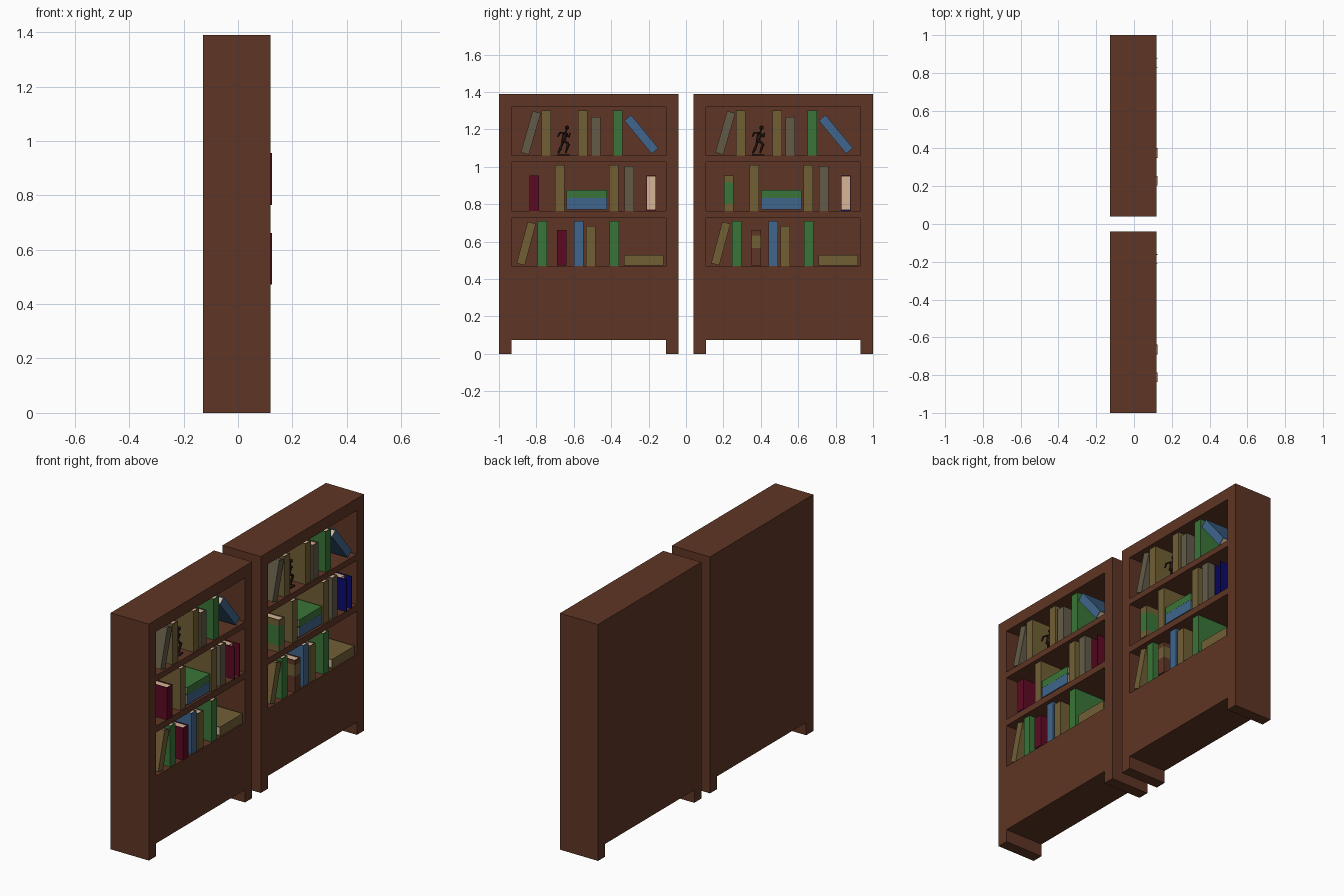
import bpy, bmesh, math
from mathutils import Matrix, Vector

if "Cube" in bpy.data.objects:
    bpy.data.objects.remove(bpy.data.objects["Cube"])

COLOURS = {
    "brown wood": (0.114, 0.036, 0.018),
    "olive cover": (0.165, 0.115, 0.036),
    "grey cover": (0.125, 0.105, 0.064),
    "green cover": (0.042, 0.178, 0.040),
    "blue cover": (0.050, 0.130, 0.265),
    "dark red cover": (0.107, 0.003, 0.016),
    "navy cover": (0.003, 0.003, 0.150),
    "cream pages": (0.680, 0.460, 0.310),
    "dark bronze": (0.025, 0.012, 0.010),
}
MATS = {}
for name, c in COLOURS.items():
    MATS[name] = bpy.data.materials.new(name)
    MATS[name].diffuse_color = (*c, 1)
WOOD, OLIVE, GREY, GREEN, BLUE, RED, NAVY, CREAM, BRONZE = COLOURS


def add_box(bm, x0, x1, y0, y1, z0, z1, index=0):
    m = Matrix.Translation(((x0 + x1) / 2, (y0 + y1) / 2, (z0 + z1) / 2)) \
        @ Matrix.Diagonal((x1 - x0, y1 - y0, z1 - z0, 1))
    verts = bmesh.ops.create_cube(bm, size=1, matrix=m)["verts"]
    for f in {f for v in verts for f in v.link_faces}:
        f.material_index = index


def finish(bm, name, mats, loc=(0, 0, 0), tilt=0):
    me = bpy.data.meshes.new(name)
    bm.to_mesh(me)
    bm.free()
    for m in mats:
        me.materials.append(MATS[m])
    ob = bpy.data.objects.new(name, me)
    ob.location = loc
    ob.rotation_euler.x = -math.radians(tilt)
    bpy.context.collection.objects.link(ob)
    return ob


BACK, FRONT, HALF, INNER = -0.128, 0.12, 0.48, 0.414


def bookcase(label, yc):
    bm = bmesh.new()
    # sides that run down into the feet
    for s in (-1, 1):
        a, b = sorted((s * INNER, s * HALF))
        add_box(bm, BACK, FRONT, a, b, 0, 1.39)
    # closed base, two shelves, top
    for z0, z1 in ((0.075, 0.47), (0.727, 0.765), (1.027, 1.062), (1.32, 1.39)):
        add_box(bm, BACK, FRONT, -INNER, INNER, z0, z1)
    # back panels behind each opening
    for z0, z1 in ((0.47, 0.727), (0.765, 1.027), (1.062, 1.32)):
        add_box(bm, BACK, BACK + 0.025, -INNER, INNER, z0, z1)
    finish(bm, f"{label}_bookcase", [WOOD], (0, yc, 0))


def book(name, y, z, w, h, colours, tilt=0, front=0.115, reverse=False):
    """Three sided cover round a page block; colours = [(top fraction, colour)]."""
    bm = bmesh.new()
    d, t, hw = 0.20, 0.004, w / 2
    mats = [CREAM] + [c for _, c in colours]
    low = 0
    for i, (top, _) in enumerate(colours, 1):
        z0, z1 = (low - 0.5) * h, (top - 0.5) * h
        low = top
        for s in (-1, 1):
            a, b = sorted((s * hw, s * (hw - t)))
            add_box(bm, -d, 0, a, b, z0, z1, i)
        x0, x1 = (-d, -d + t) if reverse else (-t, 0)
        add_box(bm, x0, x1, -hw + t, hw - t, z0, z1, i)
    x0, x1 = (-d + t, -0.045) if reverse else (-d + 0.006, -t)
    add_box(bm, x0, x1, -hw + t, hw - t, -h / 2 + 0.005, h / 2 - 0.005)
    finish(bm, name, mats, (front, y, z), tilt)


# local y, shelf height, height, colour
UPRIGHT = [
    (-0.227, 1.062, 0.240, OLIVE), (-0.032, 1.062, 0.240, OLIVE),
    (0.037, 1.062, 0.205, GREY), (0.155, 1.062, 0.240, GREEN),
    (-0.155, 0.765, 0.245, OLIVE), (0.134, 0.765, 0.245, OLIVE),
    (0.217, 0.765, 0.240, GREY),
    (-0.249, 0.470, 0.240, GREEN), (-0.053, 0.470, 0.240, BLUE),
    (0.011, 0.470, 0.215, OLIVE), (0.136, 0.470, 0.240, GREEN),
]
# local y, centre z, thickness, length, colour, tilt
TILTED = [
    (-0.310, 1.182, 0.045, 0.230, GREY, 16),
    (0.281, 1.174, 0.047, 0.230, BLUE, -39.5),
    (-0.334, 0.590, 0.045, 0.230, OLIVE, 15),
    (-0.011, 0.803, 0.060, 0.215, BLUE, 90),
    (-0.011, 0.855, 0.043, 0.215, GREEN, 90),
    (0.294, 0.500, 0.055, 0.210, OLIVE, 90),
]
# first, backwards and lower standing-out books of each bookcase
SPECIAL = {
    "left": ([(1, RED)], [(1, RED)], [(1, RED)]),
    "right": ([(0.2, OLIVE), (0.8, GREEN), (1, OLIVE)], [(1, NAVY)],
              [(0.5, WOOD), (0.85, OLIVE), (1, WOOD)]),
}


def limb(bm, a, b, r0, r1):
    a, b = Vector(a), Vector(b)
    m = Matrix.Translation((a + b) / 2) @ (b - a).to_track_quat("Z", "Y").to_matrix().to_4x4()
    bmesh.ops.create_cone(bm, cap_ends=True, segments=6, radius1=r0, radius2=r1,
                          depth=(b - a).length, matrix=m)


def figurine(name, loc):
    """Small running statue on a little base."""
    bm = bmesh.new()
    chains = [
        ([(0, 0.008, 0.122), (0, -0.004, 0.078)], 0.015, 0.010),
        ([(0.008, -0.004, 0.080), (0.008, 0.024, 0.062), (0.004, 0.008, 0.012)], 0.009, 0.005),
        ([(-0.008, -0.004, 0.080), (-0.008, -0.016, 0.042), (-0.008, -0.032, 0.010)], 0.009, 0.005),
        ([(0.014, 0.008, 0.118), (0.018, -0.022, 0.122), (0.018, -0.034, 0.098)], 0.006, 0.004),
        ([(-0.014, 0.008, 0.116), (-0.018, 0.026, 0.096), (-0.014, 0.032, 0.122)], 0.006, 0.004),
        ([(0, 0.008, 0.120), (0, 0.014, 0.138)], 0.005, 0.005),
    ]
    for pts, r0, r1 in chains:
        for a, b in zip(pts, pts[1:]):
            limb(bm, a, b, r0, r1)
    bmesh.ops.create_icosphere(bm, subdivisions=1, radius=0.013,
                               matrix=Matrix.Translation((0, 0.016, 0.148)))
    add_box(bm, -0.02, 0.02, -0.036, 0.028, 0, 0.008)
    finish(bm, name, [BRONZE], loc)


for label, yc in (("left", -0.52), ("right", 0.52)):
    bookcase(label, yc)
    for i, (y, z, h, c) in enumerate(UPRIGHT):
        book(f"{label}_upright_book_{i}", yc + y, z + h / 2, 0.05, h, [(1, c)])
    for i, (y, z, w, h, c, a) in enumerate(TILTED):
        kind = "flat" if a == 90 else "leaning"
        book(f"{label}_{kind}_book_{i}", yc + y, z, w, h, [(1, c)], a)
    first, backwards, lower = SPECIAL[label]
    book(f"{label}_short_book", yc - 0.291, 0.860, 0.052, 0.19, first, front=0.125)
    book(f"{label}_backwards_book", yc + 0.334, 0.860, 0.052, 0.19, backwards,
         front=0.125, reverse=True)
    book(f"{label}_lower_short_book", yc - 0.144, 0.567, 0.052, 0.19, lower, front=0.125)
    figurine(f"{label}_runner_figurine", (0.06, yc - 0.132, 1.062))

for m in bpy.data.materials:
    if m.users and not m.is_grease_pencil:
        m.use_nodes = True
        m.node_tree.nodes["Principled BSDF"].inputs["Base Color"].default_value = m.diffuse_color
